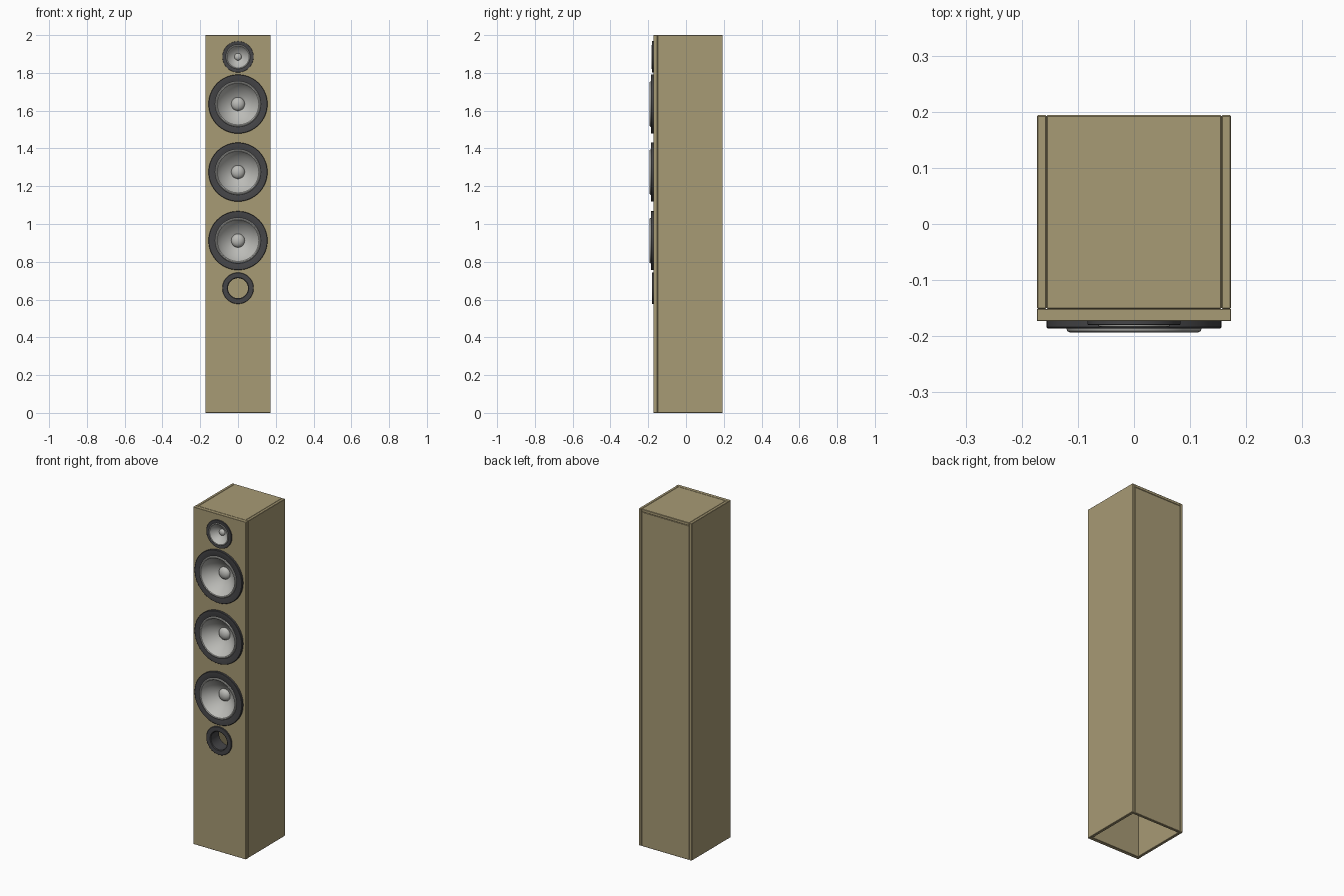
import bpy, bmesh, math

if "Cube" in bpy.data.objects:
    bpy.data.objects.remove(bpy.data.objects["Cube"], do_unlink=True)

FRONT = -0.173      # front plane of the baffle
WIDTH = 0.173       # half width of the cabinet
BACK = 0.194
PANEL = 0.017       # cabinet panel thickness
SEAM = -0.1515      # where the baffle meets the cabinet


def material(name, rgb, rough):
    m = bpy.data.materials.new(name)
    m.use_nodes = True
    m.diffuse_color = (*rgb, 1)
    bsdf = m.node_tree.nodes["Principled BSDF"]
    bsdf.inputs["Base Color"].default_value = (*rgb, 1)
    bsdf.inputs["Roughness"].default_value = rough
    return m


wood = material("khaki wood", (0.39, 0.325, 0.178), 0.6)
dark = material("charcoal plastic", (0.06, 0.06, 0.064), 0.5)
grey = material("light grey cone", (0.5, 0.5, 0.475), 0.5)


def make_object(name, bm, mat):
    mesh = bpy.data.meshes.new(name)
    bm.to_mesh(mesh)
    bm.free()
    ob = bpy.data.objects.new(name, mesh)
    bpy.context.collection.objects.link(ob)
    ob.data.materials.append(mat)
    return ob


def select_only(ob):
    bpy.ops.object.select_all(action='DESELECT')
    ob.select_set(True)
    bpy.context.view_layer.objects.active = ob


def panel(name, low, high, bevel=0.002):
    """Box between two corners, with slightly eased edges."""
    bm = bmesh.new()
    bmesh.ops.create_cube(bm, size=1)
    for v in bm.verts:
        v.co = [h if c > 0 else l for c, l, h in zip(v.co, low, high)]
    if bevel:
        bmesh.ops.bevel(bm, geom=bm.edges[:], offset=bevel, segments=1, affect='EDGES')
    return make_object(name, bm, wood)


def lathe(name, profile, z, mat, scale=1.0, segments=64):
    """Spin (radius, forward) points, listed from outside in, around the y axis."""
    bm = bmesh.new()
    rows = []
    for r, f in profile:
        row = []
        for j in range(segments):
            a = 2 * math.pi * j / segments
            row.append(bm.verts.new((r * scale * math.cos(a), FRONT - f * scale,
                                     z + r * scale * math.sin(a))))
        rows.append(row)
    for outer, inner in zip(rows, rows[1:]):
        for j in range(segments):
            k = (j + 1) % segments
            bm.faces.new((outer[j], outer[k], inner[k], inner[j]))
    bmesh.ops.remove_doubles(bm, verts=bm.verts[:], dist=1e-5)
    ob = make_object(name, bm, mat)
    select_only(ob)
    bpy.ops.object.shade_smooth_by_angle(angle=math.radians(35))
    return ob


# Cabinet: open at the bottom
inner = WIDTH - PANEL
for side, x0, x1 in (("left", inner, WIDTH), ("right", -WIDTH, -inner)):
    panel(side + "_side_panel", (x0, SEAM, 0), (x1, BACK, 2))
panel("top_panel", (-inner, SEAM, 2 - PANEL), (inner, BACK, 2))
panel("back_panel", (-inner, BACK - PANEL, 0), (inner, BACK, 2 - PANEL))
baffle = panel("front_baffle", (-WIDTH, FRONT, 0), (WIDTH, SEAM, 2), bevel=0.001)

# Driver profiles, drawn at woofer size
frame = [(0.156, 0), (0.156, 0.011), (0.154, 0.013), (0.121, 0.013), (0.117, 0.011), (0.117, -0.03)]
surround = [(0.121, 0.012), (0.119, 0.018), (0.115, 0.020), (0.110, 0.018), (0.106, 0.011)]
cone = [(0.106, 0.011), (0.100, 0.002), (0.085, -0.015), (0.065, -0.032),
        (0.048, -0.043), (0.034, -0.050)]
cap = [(0.036 * math.cos(t), -0.050 + 0.024 * math.sin(t))
       for t in (math.pi / 2 * i / 6 for i in range(7))]
port = [(0.083, 0), (0.083, 0.006), (0.081, 0.008), (0.057, 0.008), (0.053, 0.005), (0.053, -0.07),
        (0.057, -0.07), (0.057, 0)]

# Tweeter and three woofers
holes = [(0.66, 0.055)]
for name, z, s in (("tweeter", 1.885, 0.53), ("upper_woofer", 1.635, 1),
                   ("middle_woofer", 1.275, 1), ("lower_woofer", 0.912, 1)):
    lathe(name + "_frame", frame, z, dark, s)
    lathe(name + "_surround", surround, z, grey, s)
    lathe(name + "_cone", cone, z, grey, s)
    lathe(name + "_dust_cap", cap, z, grey, s)
    holes.append((z, 0.119 * s))

# Bass port with its tube
lathe("bass_port", port, 0.66, dark)

# Cut the openings in the baffle
for z, r in holes:
    bpy.ops.mesh.primitive_cylinder_add(vertices=64, radius=r, depth=0.2, location=(0, FRONT, z),
                                        rotation=(math.pi / 2, 0, 0))
    cutter = bpy.context.object
    cutter.hide_render = True
    cut = baffle.modifiers.new("opening", 'BOOLEAN')
    cut.operation = 'DIFFERENCE'
    cut.solver = 'EXACT'
    cut.object = cutter
    select_only(baffle)
    bpy.ops.object.modifier_apply(modifier=cut.name)
    bpy.data.objects.remove(cutter, do_unlink=True)
